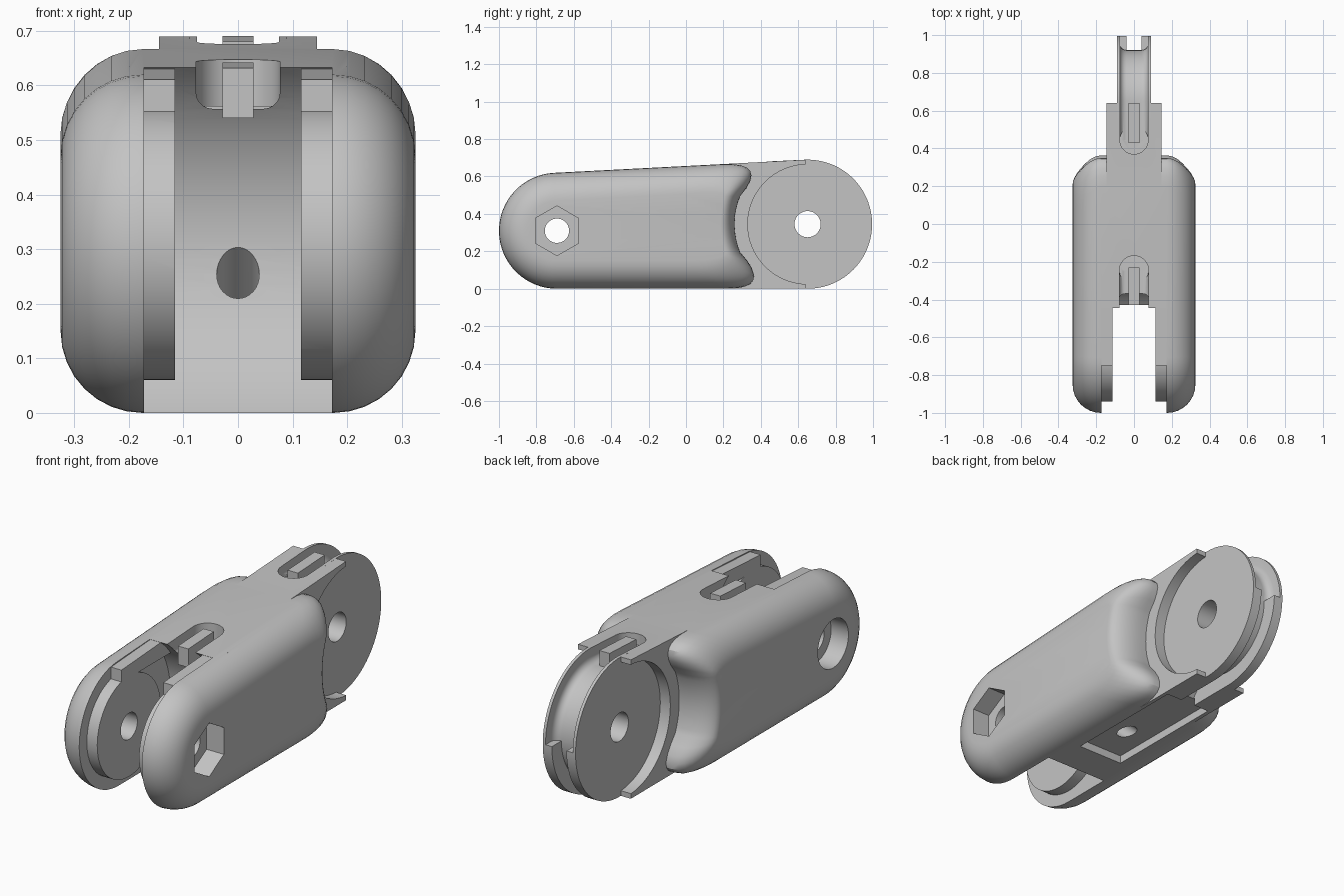
import bpy, bmesh
from math import sin, cos, pi, radians, sqrt

if "Cube" in bpy.data.objects:
    bpy.data.objects.remove(bpy.data.objects["Cube"])

FRONT, REAR = (-0.69, 0.31), (0.65, 0.345)   # joint centres (y, z)
HALF, FILLET = 0.325, 0.15

grey = bpy.data.materials.new("light grey plastic")
grey.use_nodes = True
tone = (0.55, 0.55, 0.55, 1)
grey.diffuse_color = tone
grey.node_tree.nodes["Principled BSDF"].inputs["Base Color"].default_value = tone


def top(y):
    """Height of the sloping top line."""
    return 0.62 + 0.0523 * (y - FRONT[0])


def arc(c, r, a0, a1, n=32):
    angles = [radians(a0 + (a1 - a0) * k / n) for k in range(n + 1)]
    return [(c[0] + r * cos(a), c[1] + r * sin(a)) for a in angles]


def loft(name, sections):
    """Skin a list of (x, outline) sections into a closed solid."""
    bm = bmesh.new()
    rings = [[bm.verts.new((x, y, z)) for y, z in pts] for x, pts in sections]
    for a, b in zip(rings, rings[1:]):
        for k in range(len(a)):
            j = (k + 1) % len(a)
            bm.faces.new((a[k], a[j], b[j], b[k]))
    bm.faces.new(rings[0])
    bm.faces.new(rings[-1])
    bmesh.ops.recalc_face_normals(bm, faces=bm.faces)
    mesh = bpy.data.meshes.new(name)
    bm.to_mesh(mesh)
    bm.free()
    mesh.materials.append(grey)
    ob = bpy.data.objects.new(name, mesh)
    bpy.context.collection.objects.link(ob)
    return ob


def prism(name, pts, x0, x1):
    return loft(name, [(x0, pts), (x1, pts)])


def disc(name, c, r, x0, x1, n=64):
    pts = arc(c, r, 90, 90 + 360, n)[:-1]
    return prism(name, pts, x0, x1)


def box(name, x0, x1, y0, y1, z0, z1):
    return prism(name, [(y0, z0), (y1, z0), (y1, z1), (y0, z1)], x0, x1)


def post(name, y, r, z0, z1):
    """Upright cylinder on the centre plane."""
    bm = bmesh.new()
    bmesh.ops.create_cone(bm, cap_ends=True, segments=32, radius1=r, radius2=r, depth=z1 - z0)
    bmesh.ops.translate(bm, verts=bm.verts, vec=(0, y, (z0 + z1) / 2))
    mesh = bpy.data.meshes.new(name)
    bm.to_mesh(mesh)
    bm.free()
    mesh.materials.append(grey)
    ob = bpy.data.objects.new(name, mesh)
    bpy.context.collection.objects.link(ob)
    return ob


def combine(target, tool, operation):
    mod = target.modifiers.new("join", 'BOOLEAN')
    mod.object, mod.operation, mod.solver = tool, operation, 'EXACT'
    bpy.context.view_layer.objects.active = target
    bpy.ops.object.modifier_apply(modifier=mod.name)
    bpy.data.objects.remove(tool)


def add(tool):
    combine(body, tool, 'UNION')


def cut(tool):
    combine(body, tool, 'DIFFERENCE')


def bezier(a, b, c, n=8):
    return [tuple((1 - t) ** 2 * p + 2 * t * (1 - t) * q + t * t * r
                  for p, q, r in zip(a, b, c)) for t in [k / n for k in range(n + 1)]]


def body_outline(inset):
    """Side outline: round nose, straight top and bottom, hollow rear."""
    r = 0.39 + inset / 2
    hollow = lambda z: REAR[0] - sqrt(r * r - (z - REAR[1]) ** 2)
    zt, zb = top(0.4) - inset, inset
    yt, yb = hollow(zt), hollow(zb)
    zu, zl = REAR[1] + 0.15, REAR[1] - 0.15
    pts = arc(FRONT, FRONT[1] - inset, 270, 93)
    pts += bezier((yt - 0.25, top(yt - 0.25) - inset), (yt, zt), (hollow(zu), zu))
    pts += [(hollow(z), z) for z in [zu + (zl - zu) * k / 12 for k in range(1, 12)]]
    pts += bezier((hollow(zl), zl), (yb, zb), (yb - 0.25, zb))
    return pts


def rounded_sections(outline, half, radius, n=8):
    side = [(half - radius + radius * sin(a), outline(radius * (1 - cos(a))))
            for a in [pi / 2 * k / n for k in range(n + 1)]]
    return [(-x, p) for x, p in reversed(side)] + side


# Main filleted body
body = loft("finger_segment", rounded_sections(body_outline, HALF, FILLET))

# Rear tongue: wide rim shoulders hollowed around a thinner hub disc
rim = prism("rim", [(0, 0), (0.64, 0), (0.64, top(0.64)), (0, top(0))], -0.145, 0.145)
for s in (-1, 1):
    combine(rim, disc("rim_hollow", REAR, 0.32, s * 0.088, s * 0.3), 'DIFFERENCE')
add(rim)
add(prism("hub", [(0, top(0) - 0.001), (0, 0.001)] + arc(REAR, 0.345, -90, 92, 48), -0.09, 0.09))

# Front fork: round clearance, then hinge bosses and stop shoulders put back
cut(disc("fork_clearance", FRONT, 0.405, -0.172, 0.172, 96))
for s in (-1, 1):
    add(disc("hinge_boss", FRONT, 0.25, s * 0.115, s * 0.2))
    add(prism("stop_shoulder", [(-0.75, 0.55), (-0.36, 0.55), (-0.36, top(-0.36) - 0.002),
                                (-0.75, top(-0.75) - 0.006)], s * 0.115, s * 0.2))
cut(disc("fork_slot", FRONT, 0.403, -0.115, 0.115, 96))


# Cord groove over the hub, narrowing to a slot below
def hub_groove(i):
    return ([(0.445, 0.615 + i)] + arc(REAR, 0.27 + i, 90, 0, 24)
            + [(1.2, REAR[1]), (1.2, 0.9), (0.445, 0.9)])


cut(loft("hub_groove", rounded_sections(hub_groove, 0.075, 0.035, 5)))
cut(post("hub_groove_end", 0.445, 0.075, 0.62, 0.9))
cut(prism("hub_slot", arc(REAR, 0.27, 5, -130) + arc(REAR, 0.6, -130, 5), -0.04, 0.04))
add(prism("hub_divider", [(0.43, 0.6), (0.64, 0.6), (0.64, 0.69), (0.43, 0.68)], -0.028, 0.028))


# Cord pocket on top behind the fork
def fork_groove(i):
    return [(-0.6, 0.557 + i), (-0.245, 0.557 + i), (-0.245, 0.8), (-0.6, 0.8)]


cut(loft("fork_groove", rounded_sections(fork_groove, 0.077, 0.03, 5)))
cut(post("fork_groove_end", -0.245, 0.077, 0.562, 0.8))
add(prism("fork_divider", [(-0.43, 0.54), (-0.23, 0.54), (-0.23, 0.642), (-0.43, 0.632)],
          -0.028, 0.028))

# Underside recess and the slanting cord tunnel into it
cut(box("underside_recess", -0.125, 0.125, -0.25, 0.4, -0.1, 0.04))
tunnel = post("cord_tunnel", 0, 0.039, -0.25, 0.22)
tunnel.rotation_euler = (radians(48), 0, 0)
tunnel.location = (0, -0.19, 0.165)
bpy.context.view_layer.update()
cut(tunnel)

# Pin holes, hexagonal nut pocket on one cheek and round head pocket on the other
cut(disc("front_pin_hole", FRONT, 0.065, -0.5, 0.5, 40))
cut(disc("rear_pin_hole", REAR, 0.07, -0.5, 0.5, 40))
cut(disc("nut_pocket", FRONT, 0.133, 0.23, 0.5, 6))
cut(disc("head_pocket", FRONT, 0.12, -0.5, -0.23, 48))

# Smooth curved faces, sharp machined edges
bpy.ops.object.select_all(action='DESELECT')
body.select_set(True)
bpy.context.view_layer.objects.active = body
bpy.ops.object.shade_smooth_by_angle(angle=radians(30))
